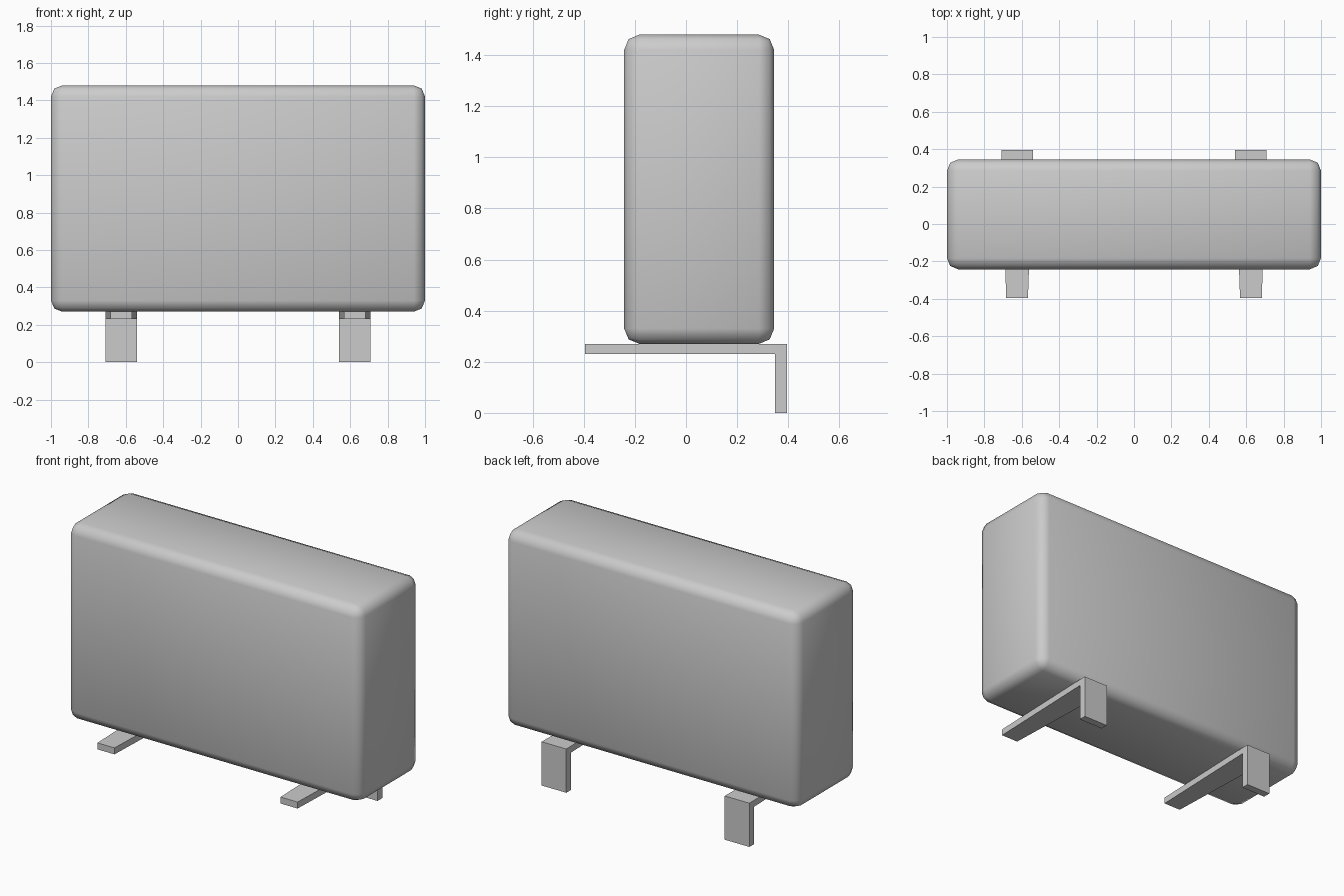
import bpy, bmesh, math
from mathutils import Vector

if "Cube" in bpy.data.objects:
    bpy.data.objects.remove(bpy.data.objects["Cube"])


def new_object(name, bm):
    bmesh.ops.recalc_face_normals(bm, faces=bm.faces)
    mesh = bpy.data.meshes.new(name)
    bm.to_mesh(mesh)
    bm.free()
    obj = bpy.data.objects.new(name, mesh)
    bpy.context.collection.objects.link(obj)
    return obj


# Main housing: box with rounded edges, smooth shaded
lo, hi = Vector((-1, -0.242, 0.27)), Vector((1, 0.345, 1.48))
bm = bmesh.new()
bmesh.ops.create_cube(bm, size=1)
for v in bm.verts:
    v.co = (lo + hi) / 2 + v.co * (hi - lo)
bmesh.ops.bevel(bm, geom=bm.edges[:], offset=0.06, segments=2, profile=0.5, affect='EDGES')
for f in bm.faces:
    f.smooth = True
new_object("housing", bm)


# L-shaped support bracket: (y, z, half width), arm tapering to the front
def bracket(name, x):
    profile = [(-0.395, 0.27, 0.058), (-0.395, 0.23, 0.058), (0.348, 0.23, 0.084),
               (0.348, 0, 0.084), (0.395, 0, 0.084), (0.395, 0.27, 0.084), (0.348, 0.27, 0.084)]
    bm = bmesh.new()
    left = [bm.verts.new((x - w, y, z)) for y, z, w in profile]
    right = [bm.verts.new((x + w, y, z)) for y, z, w in profile]
    n = len(profile)
    for i in range(n):
        j = (i + 1) % n
        bm.faces.new((left[i], left[j], right[j], right[i]))
    # side faces: arm and upright plate are separate planes
    for side in (left, right):
        bm.faces.new([side[i] for i in (0, 1, 2, 6)])
        bm.faces.new([side[i] for i in (2, 3, 4, 5, 6)])
    return new_object(name, bm)


bracket("left_bracket", -0.625)
bracket("right_bracket", 0.625)
